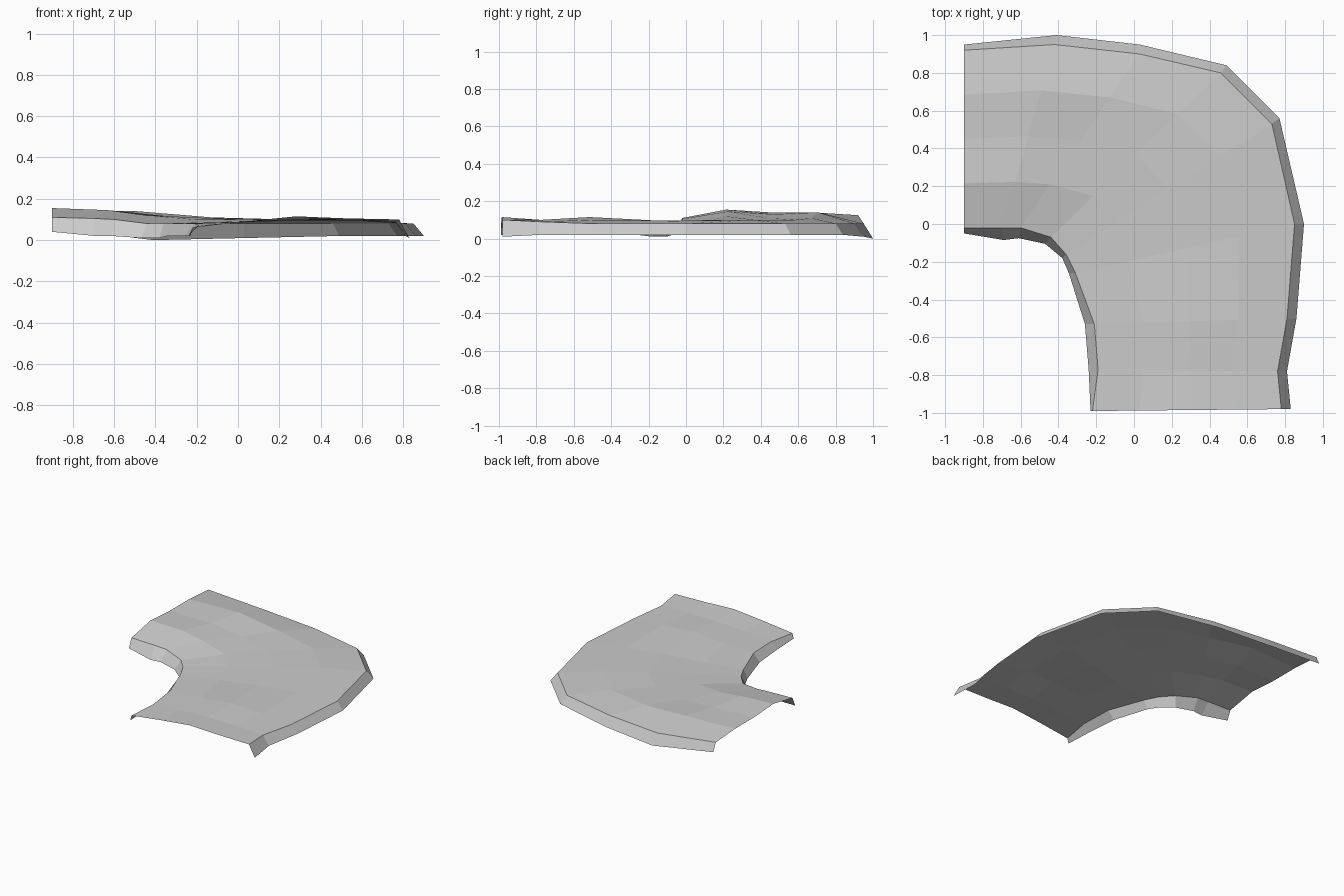
import bpy
import bmesh
from mathutils import Vector

default_cube = bpy.data.objects.get("Cube")
if default_cube:
    bpy.data.objects.remove(default_cube, do_unlink=True)


def flat_material(name, colour):
    material = bpy.data.materials.new(name)
    material.use_nodes = True
    material.diffuse_color = colour
    for node in material.node_tree.nodes:
        if node.type == "BSDF_PRINCIPLED":
            node.inputs["Base Color"].default_value = colour
    return material


def rail(points):
    """Turn a path given in hundredths of a unit into vectors."""
    return [Vector(point) / 100 for point in points]


def lane(start_rail, end_rail, fraction, heights):
    """Place a path between two rails and give it its own heights."""
    path = []
    for start, end, height in zip(start_rail, end_rail, heights):
        point = start.lerp(end, fraction)
        point.z = height / 100
        path.append(point)
    return path


# Edges of the bend, running from the left end round to the front end
inner_hem = rail([(-90, -5, 4), (-69, -8.5, 2), (-61, -7.5, 2),
                  (-47, -10.5, 1), (-38, -18, 1), (-34.5, -26, 2),
                  (-26, -53, 2), (-24, -77, 2), (-23, -99, 2)])
inner_edge = rail([(-90, -2, 11), (-70, -2, 10.5), (-60, -2, 10),
                   (-44, -7, 8), (-36, -16, 8), (-31, -26, 8),
                   (-21, -53, 8), (-19, -77, 7), (-22, -99, 6)])
outer_edge = rail([(-90, 92, 12.5), (-42, 95, 8), (3, 90, 8),
                   (46, 80, 8), (73, 53, 8), (85, 0, 8),
                   (81, -50, 8), (76, -78, 9), (78, -98, 10)])
outer_hem = rail([(-90, 95, 6), (-41, 100, 0), (3, 95, 1),
                  (49, 84, 2), (77, 56, 2), (90, 0, 2),
                  (86, -50, 2), (81, -78, 2), (83, -98, 1)])

# Uneven crown of the surface between the two edges
crown = [
    lane(inner_edge, outer_edge, 0.25, (15.5, 14.5, 12, 10, 9, 8.5, 9, 9, 9)),
    lane(inner_edge, outer_edge, 0.5, (14, 13, 11, 10, 10, 9.5, 11.5, 10, 11.5)),
    lane(inner_edge, outer_edge, 0.75, (14, 14, 11, 10, 10, 9.5, 10, 10, 10.5)),
]


def loft(name, rails, material):
    """Bridge neighbouring rails with quads as an open sheet."""
    mesh = bpy.data.meshes.new(name)
    bm = bmesh.new()
    grid = [[bm.verts.new(point) for point in path] for path in rails]
    for near, far in zip(grid, grid[1:]):
        for i in range(len(near) - 1):
            bm.faces.new((near[i], near[i + 1], far[i + 1], far[i]))
    bm.normal_update()
    bm.to_mesh(mesh)
    bm.free()
    mesh.materials.append(material)
    part = bpy.data.objects.new(name, mesh)
    bpy.context.collection.objects.link(part)
    return part


# Curved path surface with a sloping skirt along each side
grey = flat_material("plain grey", (0.6, 0.6, 0.6, 1))
loft("path_surface", [inner_edge, *crown, outer_edge], grey)
loft("inner_skirt", [inner_hem, inner_edge], grey)
loft("outer_skirt", [outer_edge, outer_hem], grey)
